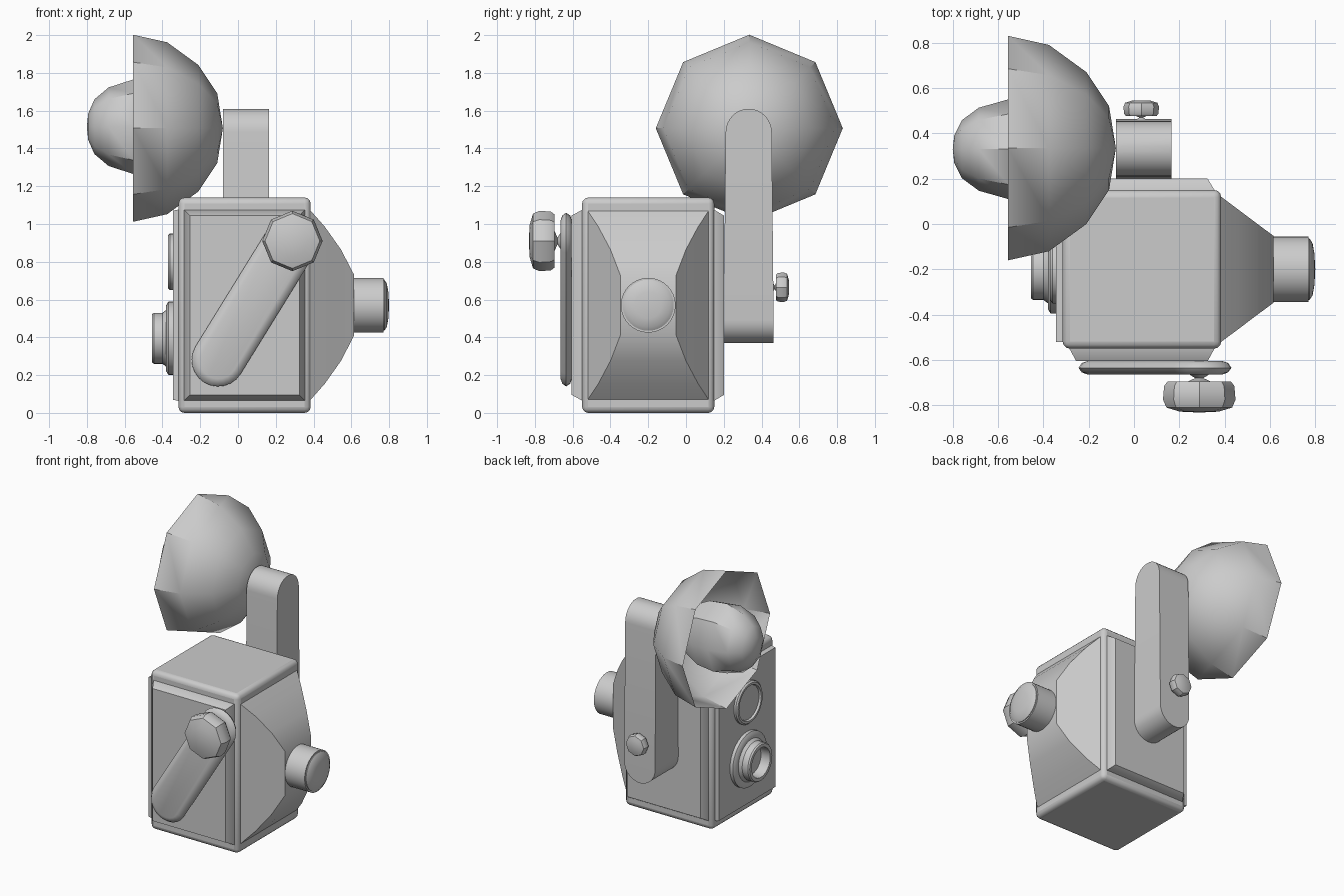
import bpy, bmesh, math

if "Cube" in bpy.data.objects:
    bpy.data.objects.remove(bpy.data.objects["Cube"])


def skin(name, rings, caps=(True, True), angle=32):
    """Bridge closed rings of points into a mesh."""
    bm = bmesh.new()
    vr = [[bm.verts.new(p) for p in ring] for ring in rings]
    n = len(vr[0])
    for a, b in zip(vr, vr[1:]):
        for i in range(n):
            j = (i + 1) % n
            bm.faces.new((a[i], a[j], b[j], b[i]))
    for use, ring in zip(caps, (vr[0], vr[-1])):
        if use:
            bm.faces.new(ring)
    bmesh.ops.remove_doubles(bm, verts=bm.verts[:], dist=1e-5)
    bmesh.ops.recalc_face_normals(bm, faces=bm.faces[:])
    me = bpy.data.meshes.new(name)
    bm.to_mesh(me)
    bm.free()
    ob = bpy.data.objects.new(name, me)
    bpy.context.collection.objects.link(ob)
    bpy.ops.object.select_all(action='DESELECT')
    ob.select_set(True)
    bpy.context.view_layer.objects.active = ob
    bpy.ops.object.shade_smooth_by_angle(angle=math.radians(angle))
    return ob


def place(axis, t, a, b):
    return {'x': (t, a, b), 'y': (a, t, b), 'z': (a, b, t)}[axis]


def loft(name, axis, ca, cb, sections, angle=32):
    """Rectangular sections (position, half a, half b) along an axis."""
    return skin(name, [[place(axis, t, ca + sa * ha, cb + sb * hb)
                        for sa, sb in ((-1, -1), (1, -1), (1, 1), (-1, 1))]
                       for t, ha, hb in sections], angle=angle)


def lathe(name, axis, ca, cb, profile, sides=32, squash=1.0, angle=32):
    """Profile of (radius, position) spun round an axis."""
    rings = []
    for r, t in profile:
        rings.append([place(axis, t, ca + squash * r * math.cos(k * math.tau / sides),
                            cb + r * math.sin(k * math.tau / sides))
                      for k in range(sides)])
    caps = (False, False)
    return skin(name, rings, caps, angle)


def knob(name, x, z, y0, s, d):
    """Octagonal knob with a pinched stem; s = size, d = direction in y."""
    prof = [(0, 0), (.05, 0), (.018, .02), (.05, .035), (.14, .035), (.155, .055),
            (.16, .115), (.145, .15), (.085, .168), (0, .172)]
    lathe(name, 'y', x, z, [(r * s, y0 + d * h * (s if s == 1 else .5)) for r, h in prof], 8)


# Camera body with rounded edges
body = loft("body", 'z', .035, -.2, [(0, .35, .35), (1.14, .35, .35)])
bev = body.modifiers.new("edge_round", 'BEVEL')
bev.width, bev.segments = .032, 3

# Raised panels on front, back and lens side
for name, y0, y1 in (("front_panel", -.54, -.605), ("back_panel", .14, .2)):
    s = .01 if y1 > 0 else -.01
    loft(name, 'y', .035, .57, [(y0, .32, .505), (y0 + s, .32, .505), (y1, .29, .475)])
loft("lens_side_panel", 'x', -.2, .57, [(-.3, .32, .51), (-.345, .32, .5)])

# Tapering bellows-like hood and its eyepiece
loft("hood", 'x', -.2, .57, [(.375, .32, .5), (.385, .32, .5), (.46, .264, .415),
                            (.545, .2, .295), (.615, .148, .16)])
lathe("eyepiece", 'x', -.2, .57, [(0, .6), (.145, .6), (.145, .77), (.135, .77), (.135, .775),
                                 (.115, .788), (.07, .796), (0, .8)])

# Two lenses on the left side
lathe("upper_lens", 'x', -.2, .8, [(0, -.33), (.15, -.33), (.15, -.36), (.14, -.37),
                                  (.125, -.37), (.12, -.355), (0, -.36)])
lathe("lower_lens", 'x', -.2, .395, [(0, -.33), (.195, -.33), (.195, -.368), (.175, -.38),
                                    (.15, -.38), (.135, -.40), (.135, -.445), (.128, -.455),
                                    (.105, -.455), (.1, -.385), (0, -.385)])

# Crank arm: a capsule with a rounded rim
p, q = (-.105, .28), (.29, .92)
base = math.atan2(q[1] - p[1], q[0] - p[0])
rings = []
for y, r in ((-.605, .1), (-.613, .125), (-.635, .14), (-.655, .125), (-.664, .1)):
    ring = []
    for (cx, cz), start in ((q, base - math.pi / 2), (p, base + math.pi / 2)):
        ring += [(cx + r * math.cos(start + k * math.pi / 12), y,
                  cz + r * math.sin(start + k * math.pi / 12)) for k in range(13)]
    rings.append(ring)
skin("crank_arm", rings, angle=40)
knob("crank_knob", .288, .91, -.66, 1, -1)

# Flash bracket: round foot seen from behind, round head seen from the side
sec = []
for k in range(1, 9):
    a = k * math.pi / 16
    sec.append((.492 - .122 * math.cos(a), .122 * math.sin(a), .132))
for k in range(8):
    a = k * math.pi / 16
    sec.append((1.485 + .125 * math.sin(a), .122, .122 * math.cos(a)))
sec.append((1.61, .11, .012))
sec[0:0] = [(.37, .012, .132)]
loft("flash_bracket", 'z', .043, .332, sec)
knob("bracket_bolt", .032, .665, .46, .49, 1)

# Octagonal flash reflector and bulb
lathe("flash_reflector", 'x', .335, 1.507, [(.495, -.555), (.455, -.375), (.335, -.21),
                                           (.185, -.11), (0, -.08)], 8, angle=40)
lathe("flash_bulb", 'x', .33, 1.515, [(0, -.8), (.07, -.793), (.145, -.76), (.208, -.685),
                                     (.25, -.555), (.235, -.42), (.16, -.27), (.1, -.12),
                                     (0, -.11)], 8, .88, 40)
